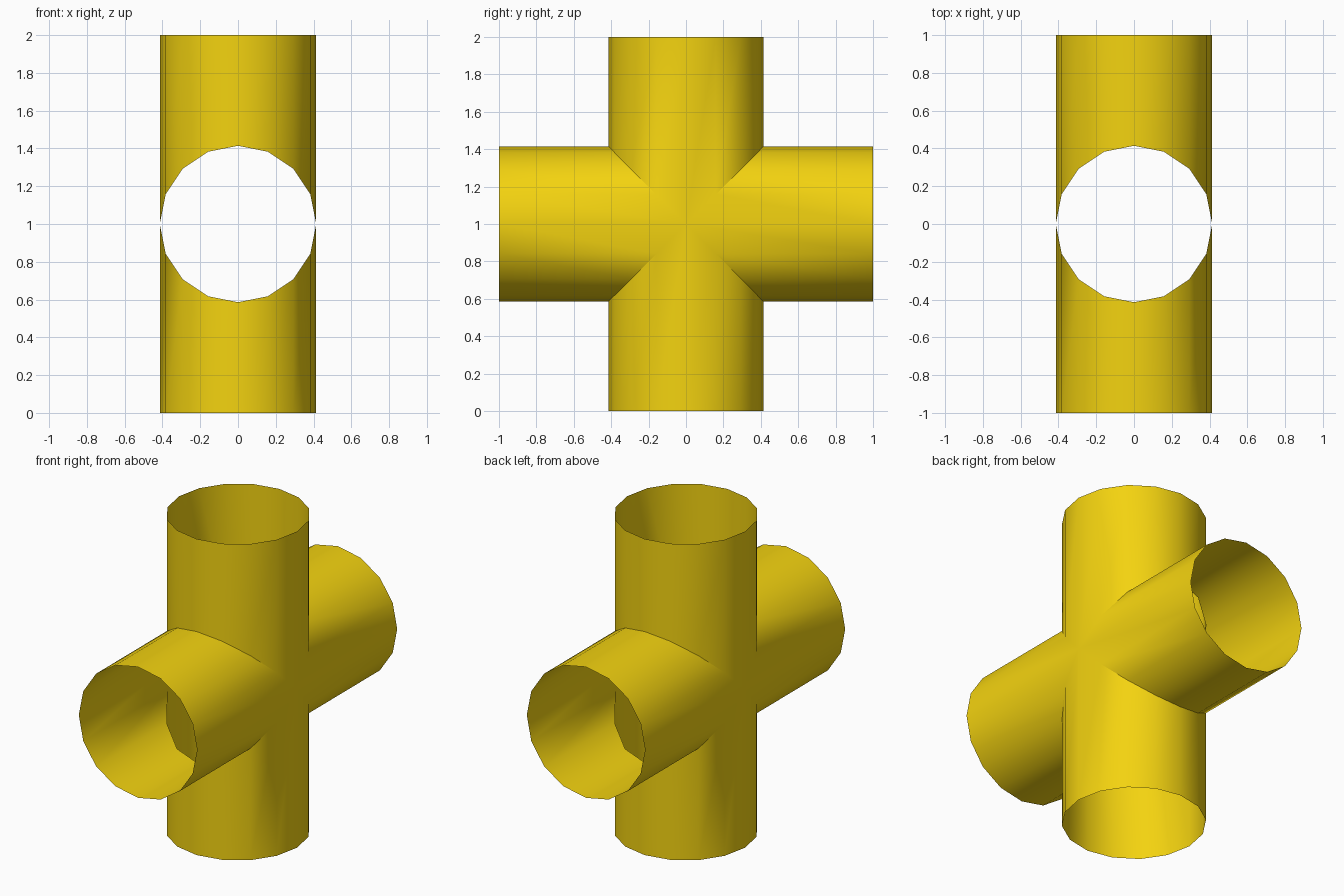
import bpy, bmesh
from math import cos, sin, pi
from mathutils import Matrix, Vector

if "Cube" in bpy.data.objects:
    bpy.data.objects.remove(bpy.data.objects["Cube"])

SIDES = 16
RADIUS = 0.4142
REACH = 1.0

bm = bmesh.new()


def add_arm(turn):
    """One open tube, mitred at the centre, turned about the x axis."""
    rot = Matrix.Rotation(turn, 3, 'X')
    centre = Vector((0, 0, 1))
    inner, outer = [], []
    for i in range(SIDES):
        a = 2 * pi * i / SIDES
        x, y = RADIUS * cos(a), RADIUS * sin(a)
        inner.append(bm.verts.new(centre + rot @ Vector((x, y, abs(y)))))
        outer.append(bm.verts.new(centre + rot @ Vector((x, y, REACH))))
    for i in range(SIDES):
        j = (i + 1) % SIDES
        bm.faces.new((inner[i], inner[j], outer[j], outer[i]))


# Four identical arms: up, down, front and back
for k in range(4):
    add_arm(k * pi / 2)

# Join the arms along their mitres
bmesh.ops.remove_doubles(bm, verts=bm.verts[:], dist=0.0005)

mesh = bpy.data.meshes.new("pipe_cross")
bm.to_mesh(mesh)
bm.free()
pipe = bpy.data.objects.new("pipe_cross", mesh)
bpy.context.collection.objects.link(pipe)

# Yellow paint
paint = bpy.data.materials.new("yellow_paint")
paint.diffuse_color = (0.9, 0.65, 0.005, 1)
paint.use_nodes = True
paint.node_tree.nodes["Principled BSDF"].inputs["Base Color"].default_value = paint.diffuse_color
mesh.materials.append(paint)

# Smooth tubes, crisp mitres
bpy.context.view_layer.objects.active = pipe
pipe.select_set(True)
bpy.ops.object.shade_smooth_by_angle(angle=pi / 6)
